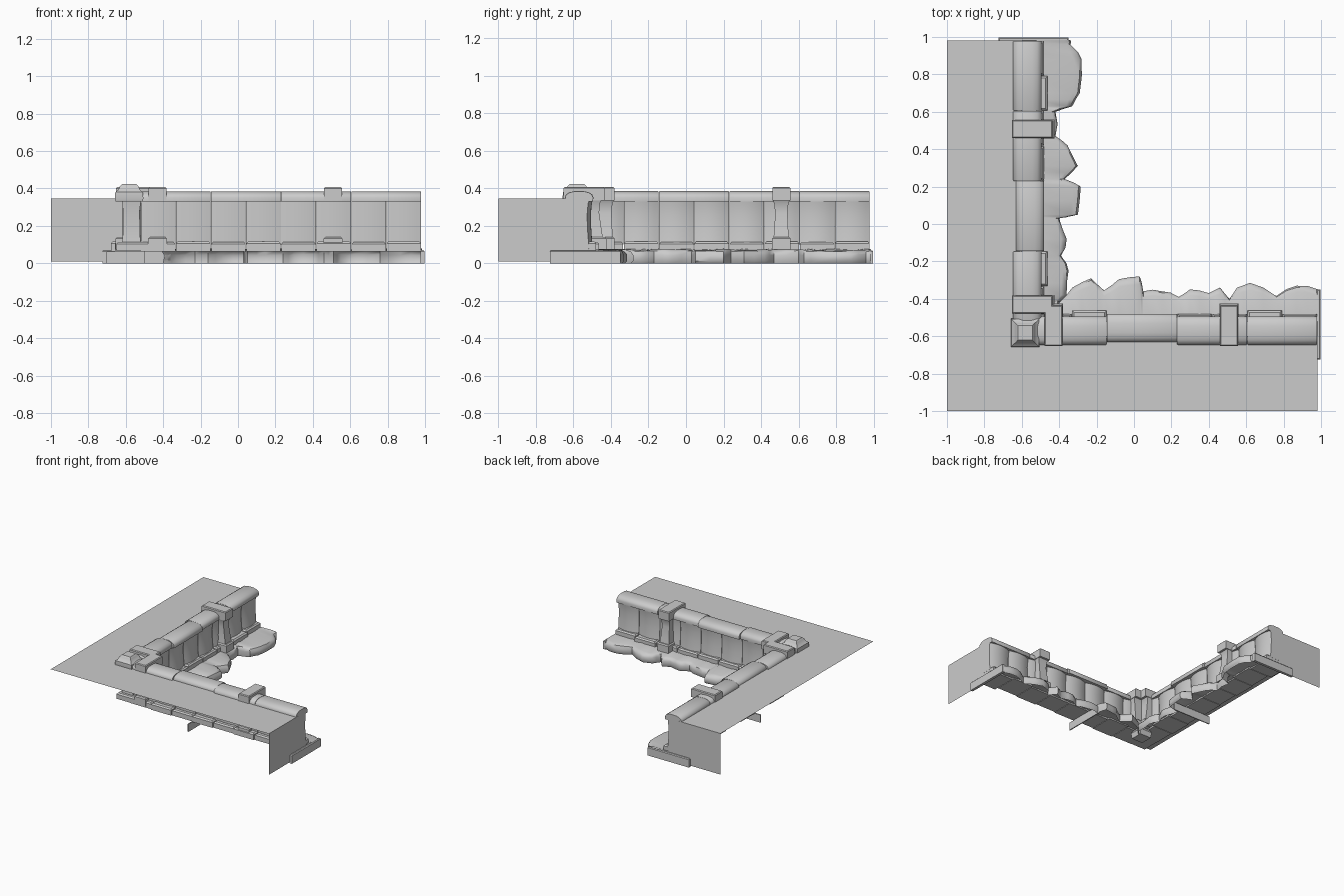
import bpy, bmesh, math, random

random.seed(4)
if "Cube" in bpy.data.objects:
    bpy.data.objects.remove(bpy.data.objects["Cube"])

stone = bpy.data.materials.new("grey_stone")
stone.use_nodes = True
GREY = (0.6, 0.6, 0.6, 1)
stone.diffuse_color = GREY
stone.node_tree.nodes["Principled BSDF"].inputs["Base Color"].default_value = GREY

START, END, BLOCK = -0.52, 0.98, 0.1875   # wall run and block width


def finish(bm, name, angle=42, normals=True):
    if normals:
        bmesh.ops.recalc_face_normals(bm, faces=bm.faces)
    me = bpy.data.meshes.new(name)
    bm.to_mesh(me)
    bm.free()
    me.materials.append(stone)
    me.shade_smooth()
    me.set_sharp_from_angle(angle=math.radians(angle))
    ob = bpy.data.objects.new(name, me)
    bpy.context.collection.objects.link(ob)


def loft(bm, rings):
    """Closed solid through a list of equal rings."""
    vs = [[bm.verts.new(p) for p in ring] for ring in rings]
    n = len(vs[0])
    for a, b in zip(vs, vs[1:]):
        for i in range(n):
            bm.faces.new((a[i], a[(i + 1) % n], b[(i + 1) % n], b[i]))
    bm.faces.new(vs[0][::-1])
    bm.faces.new(vs[-1])


def rect(u0, u1, v0, v1, z):
    return [(u0, v0, z), (u1, v0, z), (u1, v1, z), (u0, v1, z)]


def slab(bm, u0, u1, v0, v1, z0, z1, e=0.01):
    """Stone with its upper edges chamfered."""
    loft(bm, [rect(u0, u1, v0, v1, z0), rect(u0, u1, v0, v1, z1 - e),
              rect(u0 + e, u1 - e, v0 + e, v1 - e, z1)])


def capstones(bm):
    half = [(.075, .33), (.076, .352), (.07, .367), (.052, .379), (.025, .385)]
    prof = [(-.57 - d, z) for d, z in half] + [(-.57 + d, z) for d, z in half[::-1]]
    for i in range(4):
        a = START + 2 * BLOCK * i
        b = a + 2 * BLOCK
        shift = 0.014 if i == 1 else 0
        rings = []
        for u, s in ((a + .001, .97), (a + .005, 1), (b - .005, 1), (b - .001, .97)):
            rings.append([(u, -.57 + (v + .57) * s + shift, .33 + (z - .33) * s)
                          for v, z in prof])
        loft(bm, rings)


def wall_blocks(bm):
    # slightly hollow face, each block bulging across its width
    face = [(-.498, .1), (-.502, .14), (-.506, .2), (-.507, .26), (-.503, .31), (-.499, .335)]
    for i in range(8):
        rings = []
        for k in range(9):
            t = k / 8
            dip = .02 * (2 * t - 1) ** 2
            u = START + BLOCK * (i + .006 + .988 * t)
            rings.append([(u, v - dip, z) for v, z in face]
                         + [(u, -.618 + dip / 2, .335), (u, -.618 + dip / 2, .1)])
        loft(bm, rings)


def base_stones(bm):
    for i in range(8):
        a = START + BLOCK * i
        inner = -.463 if i in (1, 6) else -.48
        outer = -.68 if i == 7 else -.65 - .008 * (i % 2)
        slab(bm, a + .002, a + BLOCK - .002, outer, inner, .064, .113 + .004 * (i % 2), .01)


def pillars(bm):
    for u in (-.43, .508):
        slab(bm, u - .05, u + .05, -.655, -.425, .075, .14, .008)
        loft(bm, [rect(u - h, u + h, -.6, v, z) for h, v, z in
                  ((.042, -.442, .13), (.037, -.45, .18), (.033, -.463, .27),
                   (.038, -.46, .32), (.046, -.45, .34))])
        slab(bm, u - .048, u + .048, -.652, -.435, .335, .407, .006)


def rock_ledge(bm, outline):
    # broken rock shelf along the foot of the wall, hollow underneath
    pts = []
    for (u0, v0), (u1, v1) in zip(outline, outline[1:]):
        pts.append((u0, v0))
        pts.append(((u0 + u1) / 2, (v0 + v1) / 2 + random.uniform(-.004, .012)))
    pts.append(outline[-1])
    back = -.52
    rows = []
    for s, z in ((.95, 0), (1, .015), (1, .045), (.95, .064), (.82, .073), (0, .076)):
        rows.append([bm.verts.new((u, back + (v - back) * s,
                     z + (random.uniform(-.004, .004) if z > .01 else 0)))
                     for u, v in pts])
    for a, b in zip(rows, rows[1:]):
        for i in range(len(a) - 1):
            bm.faces.new((a[i], a[i + 1], b[i + 1], b[i]))


def rock_ends(bm):
    # thin end faces of the rock shelf, reaching under the wall
    slab(bm, .975, .997, -.725, -.35, 0, .07, .006)
    slab(bm, .036, .044, -.705, -.36, 0, .066, .003)


front_rocks = [(-.44, -.45), (-.38, -.40), (-.33, -.34), (-.23, -.29), (-.16, -.355),
               (-.08, -.295), (.03, -.28), (.05, -.36), (.15, -.36), (.24, -.39),
               (.3, -.35), (.4, -.37), (.46, -.34), (.51, -.4), (.55, -.34),
               (.62, -.315), (.76, -.385), (.87, -.33), (.985, -.35)]
side_rocks = [(-.44, -.43), (-.38, -.36), (-.25, -.35), (-.17, -.39), (-.08, -.36),
              (.03, -.4), (.05, -.3), (.2, -.285), (.24, -.37), (.31, -.30),
              (.42, -.355), (.47, -.42), (.6, -.42), (.63, -.33), (.7, -.29),
              (.88, -.28), (.96, -.34), (.985, -.34)]

# both wings: the side wing is the front wing with x and y swapped
for wing, rocks in (("front", front_rocks), ("side", side_rocks)):
    for part, build in (("capstones", capstones), ("wall_blocks", wall_blocks),
                        ("base_stones", base_stones), ("pillars", pillars),
                        ("rock_ledge", lambda bm: rock_ledge(bm, rocks)),
                        ("rock_ends", rock_ends)):
        bm = bmesh.new()
        build(bm)
        if wing == "side":
            for v in bm.verts:
                v.co.x, v.co.y = v.co.y, v.co.x
        finish(bm, wing + "_" + part)

# corner post with stepped cap
bm = bmesh.new()
slab(bm, -.65, -.48, -.65, -.48, .066, .114, .01)
loft(bm, [rect(-.57 - h, -.57 + h, -.57 - h, -.57 + h, z)
          for h, z in ((.052, .1), (.046, .15), (.044, .28), (.052, .34))])
c = -.582
loft(bm, [rect(c - h, c + h, c - h, c + h, z) for h, z in
          ((.072, .33), (.076, .345), (.074, .38), (.058, .392), (.05, .412), (.038, .424))])
finish(bm, "corner_post")

# corner rock where the two shelves meet
bm = bmesh.new()
loft(bm, [rect(-.5, -.5 + d, -.5, -.5 + d, z)
          for d, z in ((.1, 0), (.11, .04), (.09, .07), (.05, .078))])
finish(bm, "corner_rock")

# thin ground sheet behind the wall and its two turned-down ends
bm = bmesh.new()
R, W, T = .98, -.6, .347
flat = [(-1, -1), (R, -1), (R, W), (W, W), (W, R), (-1, R)]
bm.faces.new([bm.verts.new((x, y, T)) for x, y in flat])
bm.faces.new([bm.verts.new(p) for p in
              ((R, -1, .01), (R, W, .01), (R, W, T), (R, -1, T))])
bm.faces.new([bm.verts.new(p) for p in
              ((W, R, .01), (-1, R, .01), (-1, R, T), (W, R, T))])
finish(bm, "ground_sheet", normals=False)
